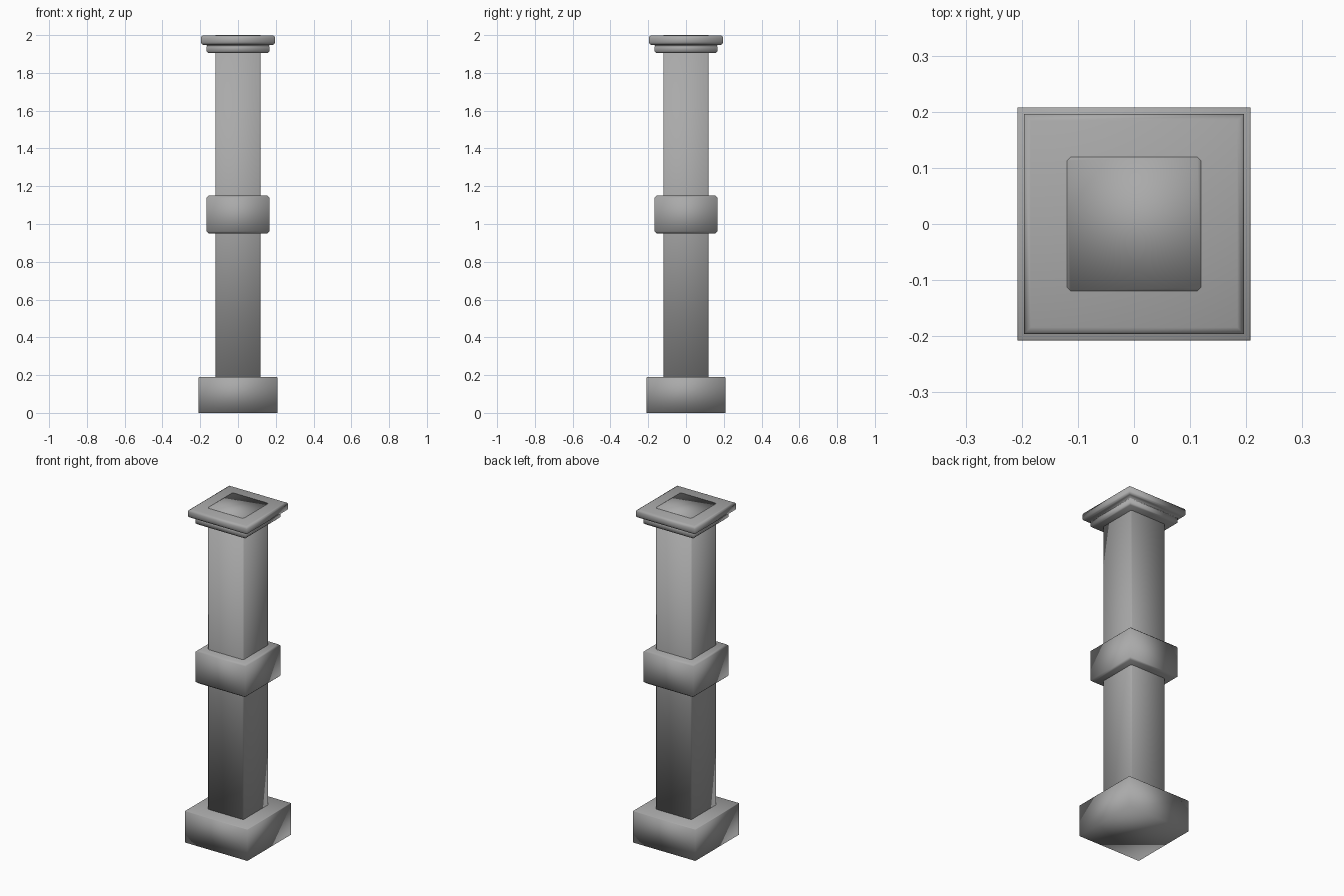
import bpy
import bmesh

if "Cube" in bpy.data.objects:
    bpy.data.objects.remove(bpy.data.objects["Cube"], do_unlink=True)

# Stone colour shared by every part
stone = bpy.data.materials.new("grey stone")
stone.use_nodes = True
colour = (0.4, 0.4, 0.4, 1)
stone.diffuse_color = colour
stone.node_tree.nodes["Principled BSDF"].inputs["Base Color"].default_value = colour


def square_ring(bm, half, z, chamfer):
    """One square cross-section, with its corners cut if chamfer is set."""
    inner = half - chamfer
    points = []
    for sx, sy in ((1, 1), (-1, 1), (-1, -1), (1, -1)):
        if chamfer:
            pair = [(sx * half, sy * inner), (sx * inner, sy * half)]
            points += pair if sx == sy else pair[::-1]
        else:
            points.append((sx * half, sy * half))
    return [bm.verts.new((x, y, z)) for x, y in points]


def square_loft(name, profile, chamfer=0):
    """Closed smooth solid through square sections given as (half width, height)."""
    bm = bmesh.new()
    rings = [square_ring(bm, half, z, chamfer) for half, z in profile]
    for low, high in zip(rings, rings[1:]):
        for i in range(len(low)):
            j = (i + 1) % len(low)
            bm.faces.new((low[i], low[j], high[j], high[i]))
    bm.faces.new(rings[0][::-1])
    bm.faces.new(rings[-1])
    bmesh.ops.recalc_face_normals(bm, faces=bm.faces)
    for face in bm.faces:
        face.smooth = True
    mesh = bpy.data.meshes.new(name)
    bm.to_mesh(mesh)
    bm.free()
    mesh.materials.append(stone)
    obj = bpy.data.objects.new(name, mesh)
    bpy.context.collection.objects.link(obj)
    return obj


# Plinth block at the foot
square_loft("base", [(0.208, 0), (0.208, 0.187), (0.205, 0.19)])

# Long shaft, whose top shows as a square in the cap
square_loft("shaft", [(0.119, 0.1), (0.119, 2.0)], chamfer=0.006)

# Band around the middle
square_loft("collar", [(0.155, 0.95), (0.166, 0.96), (0.166, 1.14), (0.155, 1.15)])

# Stepped neck and rounded slab on top
square_loft("cap", [
    (0.158, 1.905), (0.166, 1.913), (0.166, 1.938), (0.163, 1.946),
    (0.184, 1.948), (0.193, 1.953), (0.196, 1.962),
    (0.196, 1.985), (0.193, 1.994), (0.184, 1.999),
])
